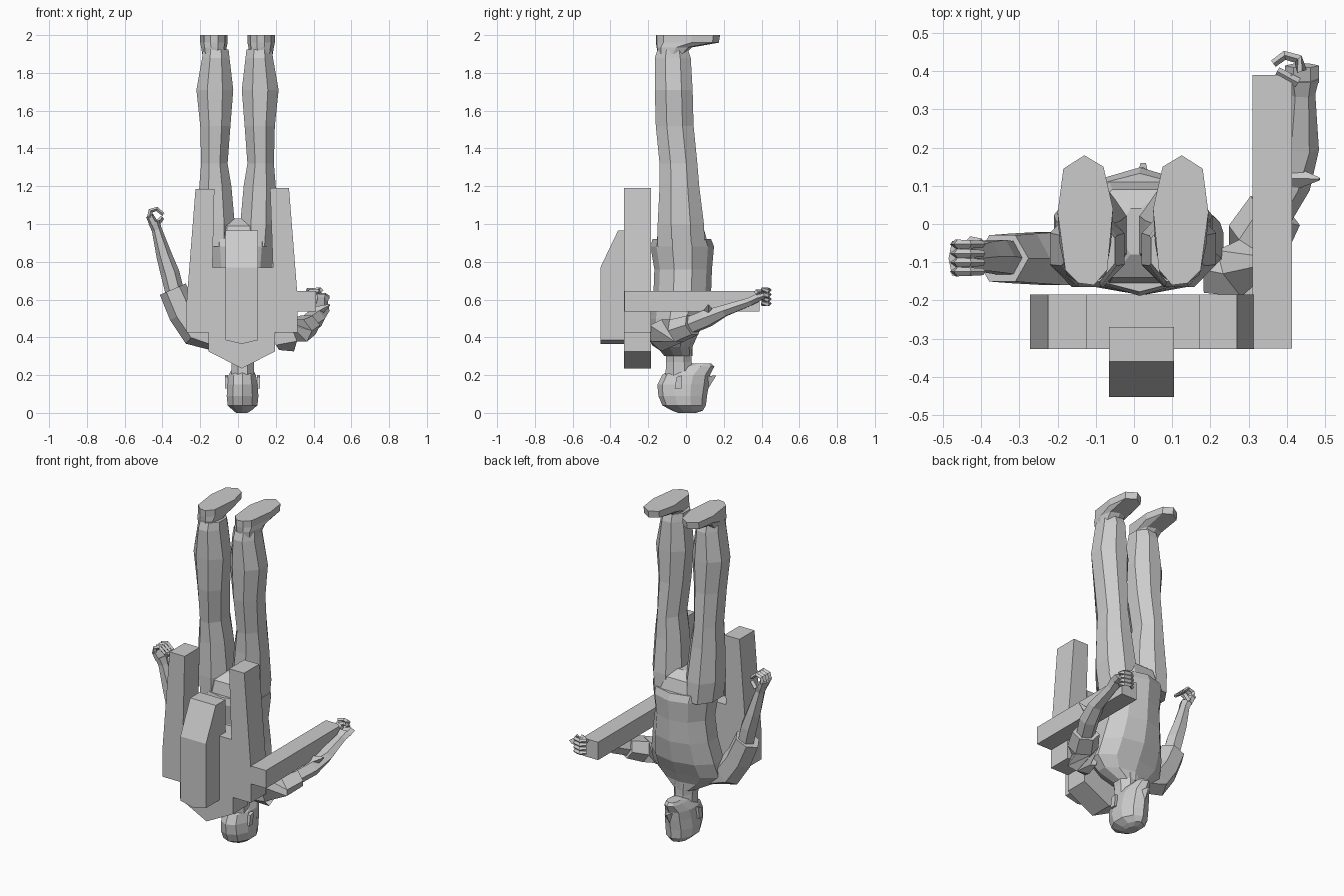
import bpy, bmesh, math
from mathutils import Vector


def finish(name, bm):
    bmesh.ops.recalc_face_normals(bm, faces=bm.faces)
    me = bpy.data.meshes.new(name)
    bm.to_mesh(me)
    bm.free()
    ob = bpy.data.objects.new(name, me)
    bpy.context.collection.objects.link(ob)
    return ob


def skin(name, rings):
    """Join successive rings of points and cap both ends."""
    bm = bmesh.new()
    vs = [[bm.verts.new(p) for p in r] for r in rings]
    n = len(vs[0])
    for a, b in zip(vs, vs[1:]):
        for i in range(n):
            bm.faces.new((a[i], a[(i + 1) % n], b[(i + 1) % n], b[i]))
    bm.faces.new(vs[0][::-1])
    bm.faces.new(vs[-1])
    return finish(name, bm)


def upright(name, rows, n=8):
    """Horizontal sections: z, x min, x max, y min, y max."""
    rings = []
    for z, x0, x1, y0, y1 in rows:
        ring = []
        for i in range(n):
            a = 2 * math.pi * (i + 0.5) / n
            k = 1 / math.cos(math.pi / n)
            ring.append(((x0 + x1) / 2 + (x1 - x0) / 2 * k * math.cos(a),
                         (y0 + y1) / 2 + (y1 - y0) / 2 * k * math.sin(a), z))
        rings.append(ring)
    return skin(name, rings)


def limb(name, path, n=6):
    """Sections across a path: x, y, z, radius sideways, radius other way."""
    pts = [Vector(p[:3]) for p in path]
    rings = []
    for i, p in enumerate(path):
        t = (pts[min(i + 1, len(pts) - 1)] - pts[max(i - 1, 0)]).normalized()
        ref = Vector((0, 1, 0)) if abs(t.y) < 0.7 else Vector((0, 0, 1))
        u = t.cross(ref).normalized()
        v = t.cross(u)
        rings.append([pts[i] + u * p[3] * math.cos(2 * math.pi * k / n)
                      + v * p[4] * math.sin(2 * math.pi * k / n) for k in range(n)])
    return skin(name, rings)


def slab_y(name, outline, y0, y1):
    return skin(name, [[(x, y, z) for x, z in outline] for y in (y0, y1)])


# Legs and shoes, mirrored about the body's middle
for side, c, s in (("left", -0.005, -1), ("right", 0.0, 1)):
    def row(z, a, b, y0, y1):
        return (z, *sorted((c + s * a, c + s * b)), y0, y1)
    upright(side + "_leg", [
        row(0.88, 0.02, 0.19, -0.15, 0.10), row(1.0, 0.012, 0.205, -0.15, 0.095),
        row(1.2, 0.03, 0.20, -0.14, 0.07), row(1.32, 0.05, 0.19, -0.14, 0.06),
        row(1.52, 0.035, 0.195, -0.16, 0.04), row(1.71, 0.02, 0.215, -0.165, 0.035),
        row(1.88, 0.04, 0.185, -0.165, 0.025), row(1.925, 0.045, 0.18, -0.15, 0.01)])
    sole = [(0.125, 0.18), (0.18, 0.145), (0.195, 0.03), (0.175, -0.12), (0.14, -0.155),
            (0.10, -0.16), (0.065, -0.12), (0.05, 0.04), (0.075, 0.15)]
    def shoe(z, kx, ky, yc):
        return [(c + s * (0.123 + (x - 0.123) * kx), yc + (y - yc) * ky, z) for x, y in sole]
    skin(side + "_shoe", [shoe(1.90, 0.85, 0.42, -0.14), shoe(1.935, 0.93, 0.55, -0.15),
                          shoe(1.96, 1, 0.98, -0.12), shoe(2.0, 1, 1, 0)])

# Trouser seat
upright("trouser_seat", [(0.82, -0.15, 0.18, -0.15, 0.12), (0.92, -0.17, 0.19, -0.155, 0.11),
                         (0.99, -0.15, 0.17, -0.14, 0.09), (1.03, -0.03, 0.04, -0.08, 0.04)])

# Shirt, tapering over the shoulders to the collar
upright("shirt", [(0.92, -0.17, 0.20, -0.17, 0.125), (0.88, -0.165, 0.195, -0.18, 0.14),
                  (0.76, -0.15, 0.18, -0.16, 0.13), (0.63, -0.165, 0.20, -0.165, 0.125),
                  (0.50, -0.19, 0.225, -0.18, 0.10), (0.41, -0.20, 0.235, -0.18, 0.055),
                  (0.35, -0.14, 0.18, -0.15, 0.03), (0.30, -0.05, 0.09, -0.11, 0.03)], 10)

# Neck and head
upright("neck", [(0.34, -0.045, 0.095, -0.11, 0.03), (0.27, -0.035, 0.085, -0.105, 0.03),
                 (0.18, -0.035, 0.085, -0.11, 0.04)])
upright("head", [(0.262, -0.01, 0.055, 0.04, 0.13), (0.245, -0.025, 0.07, -0.06, 0.145),
                 (0.20, -0.05, 0.095, -0.12, 0.12), (0.15, -0.055, 0.103, -0.145, 0.115),
                 (0.09, -0.06, 0.108, -0.14, 0.105), (0.04, -0.055, 0.103, -0.12, 0.10),
                 (0.012, -0.025, 0.07, -0.07, 0.085), (0.0, -0.01, 0.05, -0.04, 0.05)], 10)
skin("nose", [[(0.005, 0.11, 0.195), (0.043, 0.11, 0.195), (0.024, 0.11, 0.125)],
              [(0.017, 0.16, 0.198), (0.031, 0.16, 0.198), (0.024, 0.125, 0.14)]])
for side, x, s in (("left", -0.052, -1), ("right", 0.10, 1)):
    skin(side + "_ear", [[(x + s * d, y, z) for y, z in
                          ((-0.05, 0.19), (-0.02, 0.20), (-0.025, 0.13), (-0.06, 0.13))]
                         for d in (0, 0.017)])

# Arm hanging alongside the pack
limb("left_sleeve", [(-0.13, -0.09, 0.39, 0.06, 0.08), (-0.22, -0.09, 0.43, 0.085, 0.08),
                     (-0.29, -0.09, 0.53, 0.08, 0.075), (-0.345, -0.09, 0.655, 0.075, 0.07)])
limb("left_forearm", [(-0.33, -0.09, 0.62, 0.05, 0.05), (-0.36, -0.085, 0.74, 0.05, 0.05),
                      (-0.39, -0.085, 0.83, 0.042, 0.045), (-0.43, -0.09, 0.97, 0.027, 0.035),
                      (-0.445, -0.09, 1.01, 0.03, 0.045)])

# Arm reaching forward to the control bar
limb("right_sleeve", [(0.20, -0.12, 0.39, 0.06, 0.07), (0.265, -0.13, 0.41, 0.09, 0.08),
                      (0.32, -0.05, 0.435, 0.085, 0.07), (0.37, 0.035, 0.465, 0.075, 0.06)])
limb("right_forearm", [(0.35, 0.0, 0.455, 0.05, 0.05), (0.41, 0.11, 0.50, 0.055, 0.05),
                       (0.437, 0.20, 0.54, 0.048, 0.035), (0.44, 0.34, 0.59, 0.035, 0.025),
                       (0.44, 0.38, 0.61, 0.045, 0.025)])
limb("right_elbow", [(0.41, 0.12, 0.53, 0.035, 0.035), (0.486, 0.118, 0.572, 0.004, 0.004)], 4)

# Half closed hands: palm, curled fingers and thumb
limb("left_palm", [(-0.445, -0.09, 1.0, 0.025, 0.045), (-0.468, -0.09, 1.045, 0.02, 0.052)])
limb("left_thumb", [(-0.43, -0.045, 1.0, 0.015, 0.013), (-0.40, -0.05, 1.035, 0.012, 0.012)], 4)
limb("right_palm", [(0.44, 0.37, 0.605, 0.045, 0.02), (0.44, 0.415, 0.62, 0.045, 0.018)])
limb("right_thumb", [(0.43, 0.37, 0.64, 0.013, 0.013), (0.375, 0.40, 0.64, 0.012, 0.012)], 4)
for i in range(4):
    y = -0.125 + 0.024 * i
    limb("left_finger", [(-0.468, y, 1.035, 0.014, 0.012), (-0.462, y, 1.07, 0.013, 0.012),
                         (-0.43, y, 1.08, 0.012, 0.011), (-0.395, y, 1.05, 0.009, 0.009)], 4)
    z = 0.578 + 0.024 * i
    limb("right_finger", [(0.44, 0.40, z, 0.013, 0.013), (0.43, 0.432, z, 0.013, 0.013),
                          (0.395, 0.442, z, 0.012, 0.012), (0.365, 0.42, z, 0.01, 0.01)], 4)

# Flight pack: forked plate, tank and control bar
slab_y("pack_plate", [(-0.225, 1.185), (-0.125, 1.185), (-0.135, 0.77), (0.185, 0.77),
                      (0.17, 1.19), (0.27, 1.19), (0.315, 0.62), (0.315, 0.425),
                      (0.195, 0.425), (0.195, 0.325), (0.02, 0.235), (-0.155, 0.325),
                      (-0.155, 0.425), (-0.272, 0.425), (-0.272, 0.59)], -0.327, -0.185)
tank = [(-0.065, 0.965, 0.385), (0.02, 0.965, 0.365), (0.105, 0.965, 0.385)]
skin("pack_tank", [[(x, -0.27, zb), (x, -0.453, zb), (x, -0.453, 0.77), (x, -0.36, zt),
                    (x, -0.27, zt)] for x, zt, zb in tank])
slab_y("control_bar", [(0.31, 0.538), (0.414, 0.538), (0.414, 0.645), (0.31, 0.645)], -0.326, 0.39)
